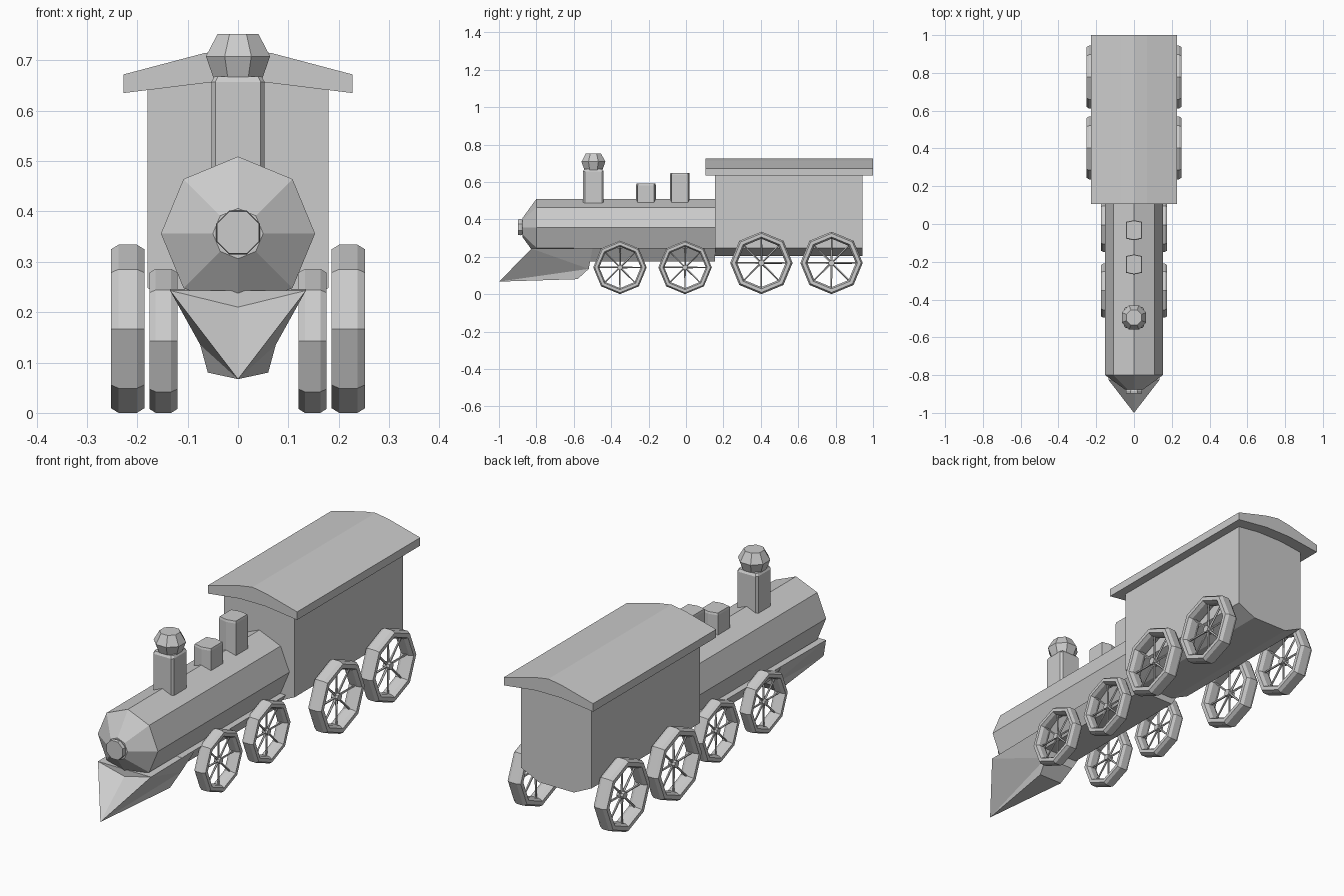
import bpy, bmesh
from math import sin, cos, pi, radians
from mathutils import Matrix, Vector

if "Cube" in bpy.data.objects:
    bpy.data.objects.remove(bpy.data.objects["Cube"])


def finish(bm, name):
    bmesh.ops.recalc_face_normals(bm, faces=bm.faces[:])
    mesh = bpy.data.meshes.new(name)
    bm.to_mesh(mesh)
    bm.free()
    obj = bpy.data.objects.new(name, mesh)
    bpy.context.collection.objects.link(obj)
    return obj


def skin(bm, rings, caps=True, closed=False):
    """Bridge equal-sized rings of points with quads."""
    vs = [[bm.verts.new(p) for p in r] for r in rings]
    n = len(vs[0])
    pairs = list(zip(vs, vs[1:])) + ([(vs[-1], vs[0])] if closed else [])
    for a, b in pairs:
        for i in range(n):
            j = (i + 1) % n
            bm.faces.new((a[i], a[j], b[j], b[i]))
    if caps and not closed:
        bm.faces.new(vs[0])
        bm.faces.new(vs[-1])


def mirrored(half):
    """Right half outline (top to bottom) to a full symmetric outline."""
    return half + [(-x, z) for x, z in reversed(half) if x > 0]


def extrude_y(name, outline, y0, y1):
    bm = bmesh.new()
    skin(bm, [[(x, y, z) for x, z in outline] for y in (y0, y1)])
    return finish(bm, name)


def extrude_z(name, outline, y, levels):
    """Upright post; levels are (z, scale)."""
    bm = bmesh.new()
    skin(bm, [[(px * s, y + py * s, z) for px, py in outline] for z, s in levels])
    return finish(bm, name)


def polygon(r, n=8, turn=0.0):
    return [(r * cos(turn + 2 * pi * i / n), r * sin(turn + 2 * pi * i / n)) for i in range(n)]


def wheel(name, x, y, r, half):
    bm = bmesh.new()
    # Chamfered octagonal rim
    section = [(1, -.55), (1, .55), (.945, 1), (.83, 1), (.775, .5),
               (.775, -.5), (.83, -1), (.945, -1)]
    skin(bm, [[(x + w * half, y + a, r + b) for a, b in polygon(r * k)]
              for k, w in section], closed=True)
    # Hub
    skin(bm, [[(x + w, y + a, r + b) for a, b in polygon(r * .1)]
              for w in (-half * .5, half * .5)])
    # Spokes
    for i in range(8):
        rot = Matrix.Rotation(i * pi / 4, 4, 'X')
        mat = Matrix.Translation((x, y, r)) @ rot @ Matrix.Translation((0, 0, r * .44))
        bmesh.ops.create_cone(bm, cap_ends=True, segments=5, radius1=r * .035,
                              radius2=r * .025, depth=r * .74, matrix=mat)
    return finish(bm, name)


# Boiler with tapered nose and flared front lamp
bm = bmesh.new()
skin(bm, [[(a, y, .356 + b) for a, b in polygon(r)] for y, r in
          ((.16, .153), (-.80, .153), (-.875, .05))])
finish(bm, "boiler")
bm = bmesh.new()
skin(bm, [[(a, y, .358 + b) for a, b in polygon(r, turn=pi / 8)] for y, r in
          ((-.86, .036), (-.885, .047), (-.897, .045))])
finish(bm, "front_lamp")

# Underframe below the boiler
extrude_y("underframe", mirrored([(.135, .246), (.09, .175)]), -.60, .155)

# Pointed plough: ridged front, concave sides, flat base
bm = bmesh.new()
tip = bm.verts.new((0, -1, .067))
ridge = bm.verts.new((0, -.825, .21))
back = {}
for s in (1, -1):
    back[s] = [bm.verts.new((s * x, y, z)) for x, y, z in
               ((.135, -.825, .243), (.135, -.50, .246), (.075, -.52, .135), (.06, -.58, .08))]
    a, b, c, d = back[s]
    bm.faces.new((tip, ridge, a))
    bm.faces.new((tip, a, c))
    bm.faces.new((a, b, c))
    bm.faces.new((tip, c, d))
(a, b, c, d), (e, f, g, h) = back[1], back[-1]
bm.faces.new((tip, d, h))
bm.faces.new((d, c, g, h))
bm.faces.new((c, b, f, g))
bm.faces.new((ridge, a, e))
bm.faces.new((a, b, f, e))
finish(bm, "plough")

# Chimney: chamfered square post with octagonal cap
post = [(.045, .054), (.053, .045)]
post = [(.045, .055), (-.045, .055), (-.053, .045), (-.053, -.045),
        (-.045, -.055), (.045, -.055), (.053, -.045), (.053, .045)]
extrude_z("chimney", post, -.495, [(.46, 1), (.657, 1), (.668, .88)])
extrude_z("chimney_cap", polygon(1, turn=pi / 8), -.495,
          [(.663, .052), (.708, .069), (.752, .044)])

# Two six-sided domes on the boiler
dome = [(0, .053), (-.043, .044), (-.043, -.044), (0, -.053), (.043, -.044), (.043, .044)]
extrude_z("sand_dome", dome, -.214, [(.45, 1), (.582, 1), (.591, .95)])
extrude_z("steam_dome", dome, -.033, [(.45, 1), (.638, 1), (.648, .95)])

# Cabin with a keel-shaped floor
extrude_y("cabin", mirrored([(.06, .68), (.18, .645), (.18, .248), (.09, .205)]), .155, .943)

# Arched roof slab
roof = [(0, .725), (.068, .714), (.227, .672), (.227, .635), (.065, .655)]
extrude_y("roof", mirrored(roof), .105, 1.0)

# Wheels, mirrored left and right
for side, s in (("right", 1), ("left", -1)):
    for i, y in enumerate((-.353, -.005)):
        wheel(f"{side}_small_wheel_{i + 1}", s * .148, y, .143, .028)
    for i, y in enumerate((.403, .778)):
        wheel(f"{side}_large_wheel_{i + 1}", s * .219, y, .167, .033)
